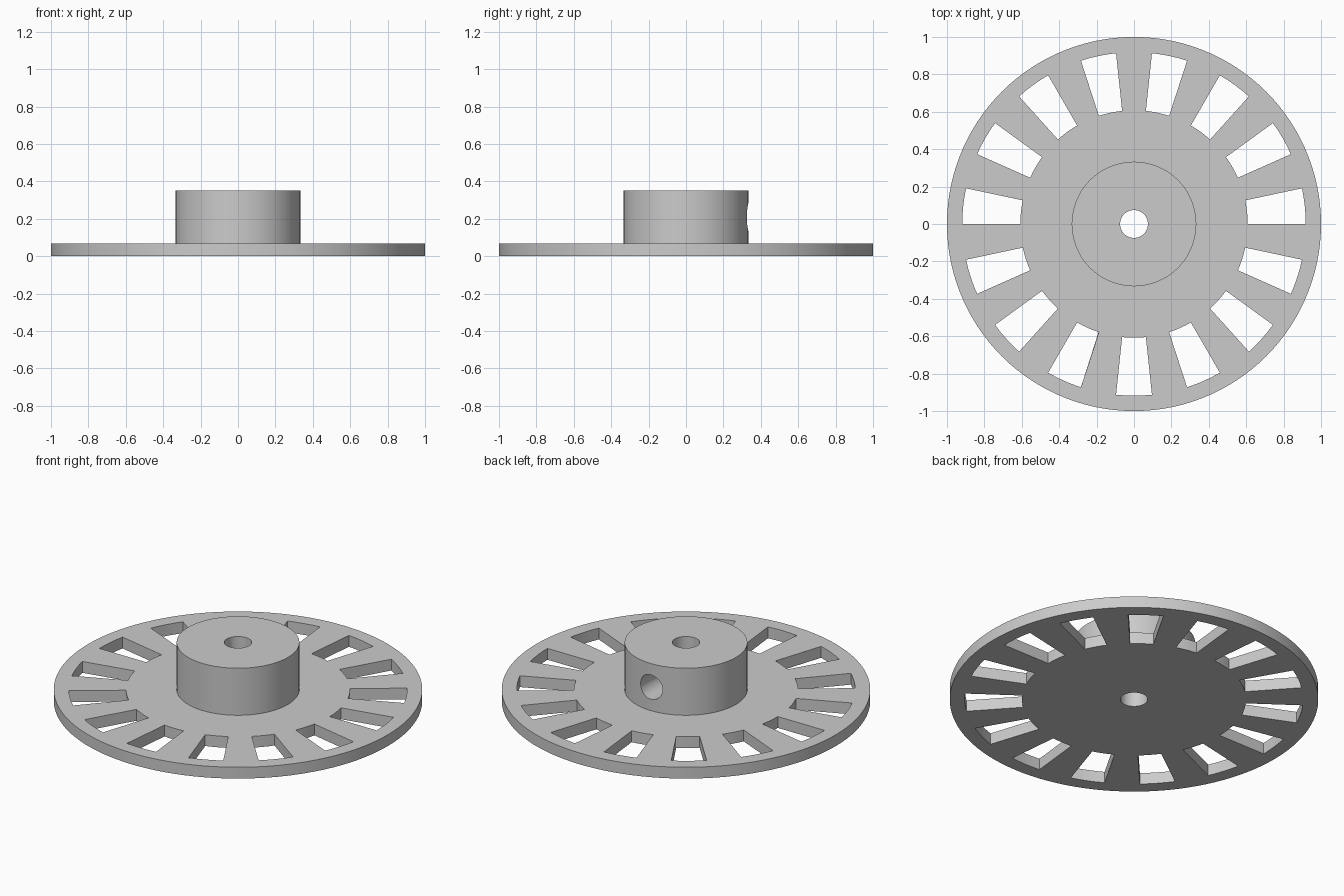
import bpy, bmesh, math
from mathutils import Matrix, Vector

if "Cube" in bpy.data.objects:
    bpy.data.objects.remove(bpy.data.objects["Cube"])

PLATE_R, PLATE_H = 1.0, 0.068
HUB_R, HUB_H = 0.333, 0.35
BORE_R, SCREW_R, SCREW_Z = 0.0745, 0.073, 0.209
SLOT_IN, SLOT_OUT, SLOTS = 0.608, 0.918, 15
SEGMENTS = 120

grey = bpy.data.materials.new("grey plastic")
grey.use_nodes = True
colour = (0.6, 0.6, 0.6, 1)
grey.diffuse_color = colour
grey.node_tree.nodes["Principled BSDF"].inputs["Base Color"].default_value = colour


def make_object(name, bm):
    bmesh.ops.recalc_face_normals(bm, faces=bm.faces)
    mesh = bpy.data.meshes.new(name)
    bm.to_mesh(mesh)
    bm.free()
    mesh.materials.append(grey)
    obj = bpy.data.objects.new(name, mesh)
    bpy.context.collection.objects.link(obj)
    return obj


def polar(radius, angle, z):
    return Vector((radius * math.cos(angle), radius * math.sin(angle), z))


# Disc, hub and bore turned from one closed profile
bm = bmesh.new()
profile = [(BORE_R, 0), (PLATE_R, 0), (PLATE_R, PLATE_H),
           (HUB_R, PLATE_H), (HUB_R, HUB_H), (BORE_R, HUB_H)]
rings = [[bm.verts.new(polar(r, math.tau * i / SEGMENTS, z)) for r, z in profile]
         for i in range(SEGMENTS)]
for i, ring in enumerate(rings):
    after = rings[(i + 1) % SEGMENTS]
    for j in range(len(profile)):
        k = (j + 1) % len(profile)
        bm.faces.new((ring[j], after[j], after[k], ring[k]))
wheel = make_object("slotted_wheel", bm)

# Cutter: radial slots, each filling half of its pitch
bm = bmesh.new()
pitch = math.tau / SLOTS
steps = 4
for n in range(SLOTS):
    angles = [n * pitch + pitch / 2 * s / steps for s in range(steps + 1)]
    outline = [polar(SLOT_OUT, a, -0.1) for a in angles]
    outline += [polar(SLOT_IN, a, -0.1) for a in reversed(angles)]
    face = bm.faces.new([bm.verts.new(p) for p in outline])
    made = bmesh.ops.extrude_face_region(bm, geom=[face])["geom"]
    top = [v for v in made if isinstance(v, bmesh.types.BMVert)]
    bmesh.ops.translate(bm, verts=top, vec=(0, 0, 0.3))
slot_cutter = make_object("slot_cutter", bm)

# Cutter: set screw hole from the back of the hub into the bore
bm = bmesh.new()
bmesh.ops.create_cone(bm, cap_ends=True, segments=48, radius1=SCREW_R,
                      radius2=SCREW_R, depth=0.4,
                      matrix=Matrix.Translation((0, 0.2, SCREW_Z))
                      @ Matrix.Rotation(math.pi / 2, 4, "X"))
screw_cutter = make_object("screw_hole_cutter", bm)

# Cut the wheel, then drop the cutters
bpy.ops.object.select_all(action="DESELECT")
bpy.context.view_layer.objects.active = wheel
wheel.select_set(True)
for cutter in (slot_cutter, screw_cutter):
    cutter.hide_render = True
    cut = wheel.modifiers.new(cutter.name, "BOOLEAN")
    cut.operation = "DIFFERENCE"
    cut.solver = "EXACT"
    cut.object = cutter
    bpy.ops.object.modifier_apply(modifier=cut.name)
    bpy.data.objects.remove(cutter)

bpy.ops.object.shade_smooth_by_angle(angle=math.radians(30))
